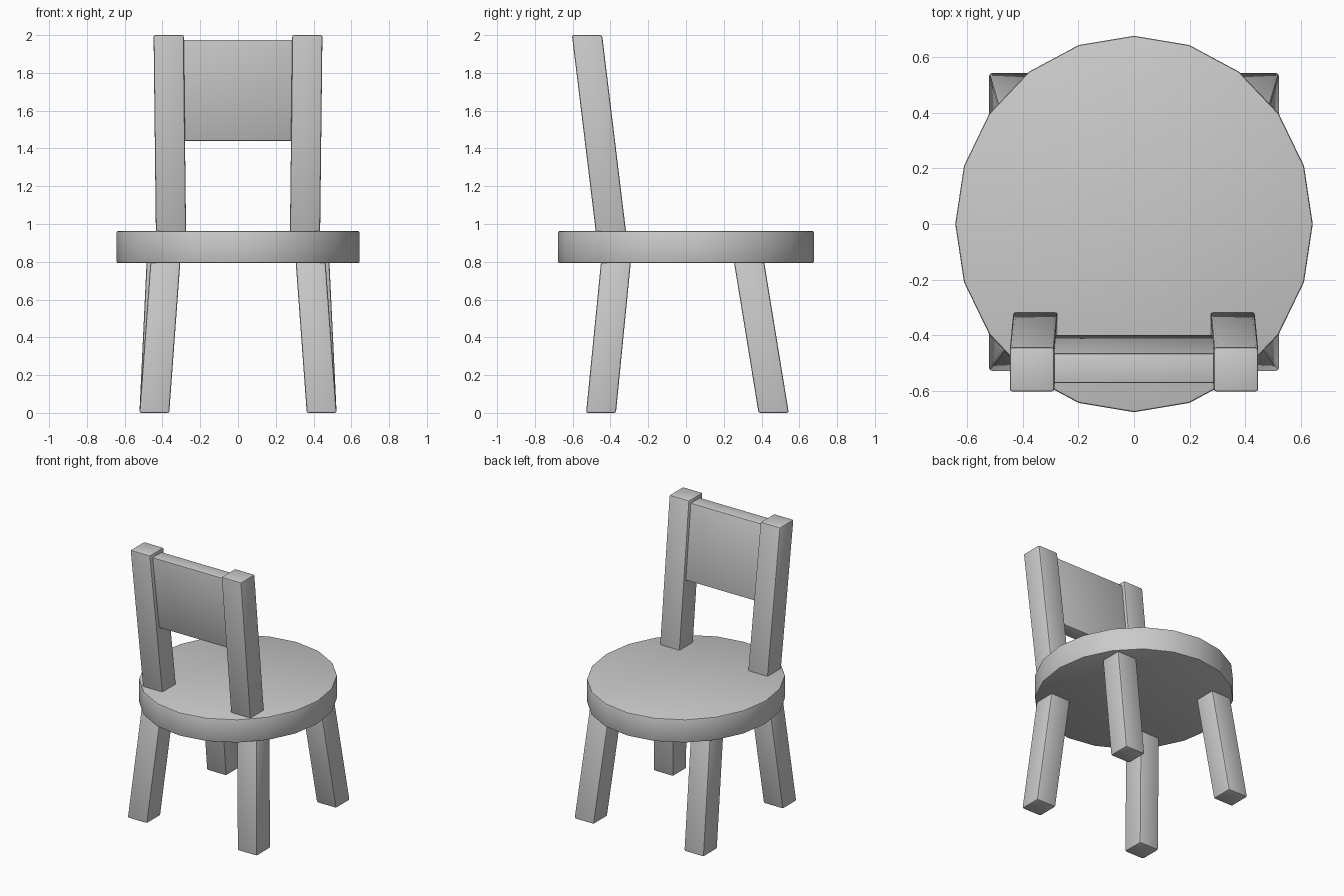
import bpy, bmesh

if "Cube" in bpy.data.objects:
    bpy.data.objects.remove(bpy.data.objects["Cube"])


def finish(name, bm, bevel):
    """Turn a bmesh into an object with softened edges."""
    bmesh.ops.recalc_face_normals(bm, faces=bm.faces)
    mesh = bpy.data.meshes.new(name)
    bm.to_mesh(mesh)
    bm.free()
    ob = bpy.data.objects.new(name, mesh)
    bpy.context.collection.objects.link(ob)
    mod = ob.modifiers.new("soft_edges", 'BEVEL')
    mod.width = bevel
    mod.segments = 2
    mod.limit_method = 'ANGLE'
    bpy.ops.object.select_all(action='DESELECT')
    ob.select_set(True)
    bpy.context.view_layer.objects.active = ob
    bpy.ops.object.modifier_apply(modifier=mod.name)
    bpy.ops.object.shade_smooth_by_angle()
    return ob


def slanted_box(name, low, high, size, bevel=0.01):
    """Box with level ends, leaning from centre `low` to centre `high`."""
    bm = bmesh.new()
    bmesh.ops.create_cube(bm, size=1)
    for v in bm.verts:
        cx, cy, cz = high if v.co.z > 0 else low
        v.co = (cx + v.co.x * size[0], cy + v.co.y * size[1], cz)
    return finish(name, bm, bevel)


# Seat: slightly oval 20-sided disc
bm = bmesh.new()
bmesh.ops.create_cone(bm, cap_ends=True, segments=20, radius1=1, radius2=1, depth=1)
for v in bm.verts:
    v.co = (v.co.x * 0.643, v.co.y * 0.677, 0.878 + v.co.z * 0.17)
finish("seat", bm, 0.008)

for side, s in (("left", -1), ("right", 1)):
    # Splayed legs, running a little way into the seat
    slanted_box(f"front_leg_{side}", (s * 0.443, -0.45, 0), (s * 0.38, -0.365, 0.86), (0.158, 0.158))
    slanted_box(f"rear_leg_{side}", (s * 0.443, 0.464, 0), (s * 0.402, 0.324, 0.86), (0.158, 0.16))
    # Backrest posts, leaning outwards
    slanted_box(f"back_post_{side}", (s * 0.354, -0.388, 0.88), (s * 0.367, -0.524, 2.0), (0.16, 0.16))

# Backrest panel between the posts
slanted_box("back_panel", (0, -0.452, 1.44), (0, -0.519, 1.975), (0.62, 0.107), 0.006)
